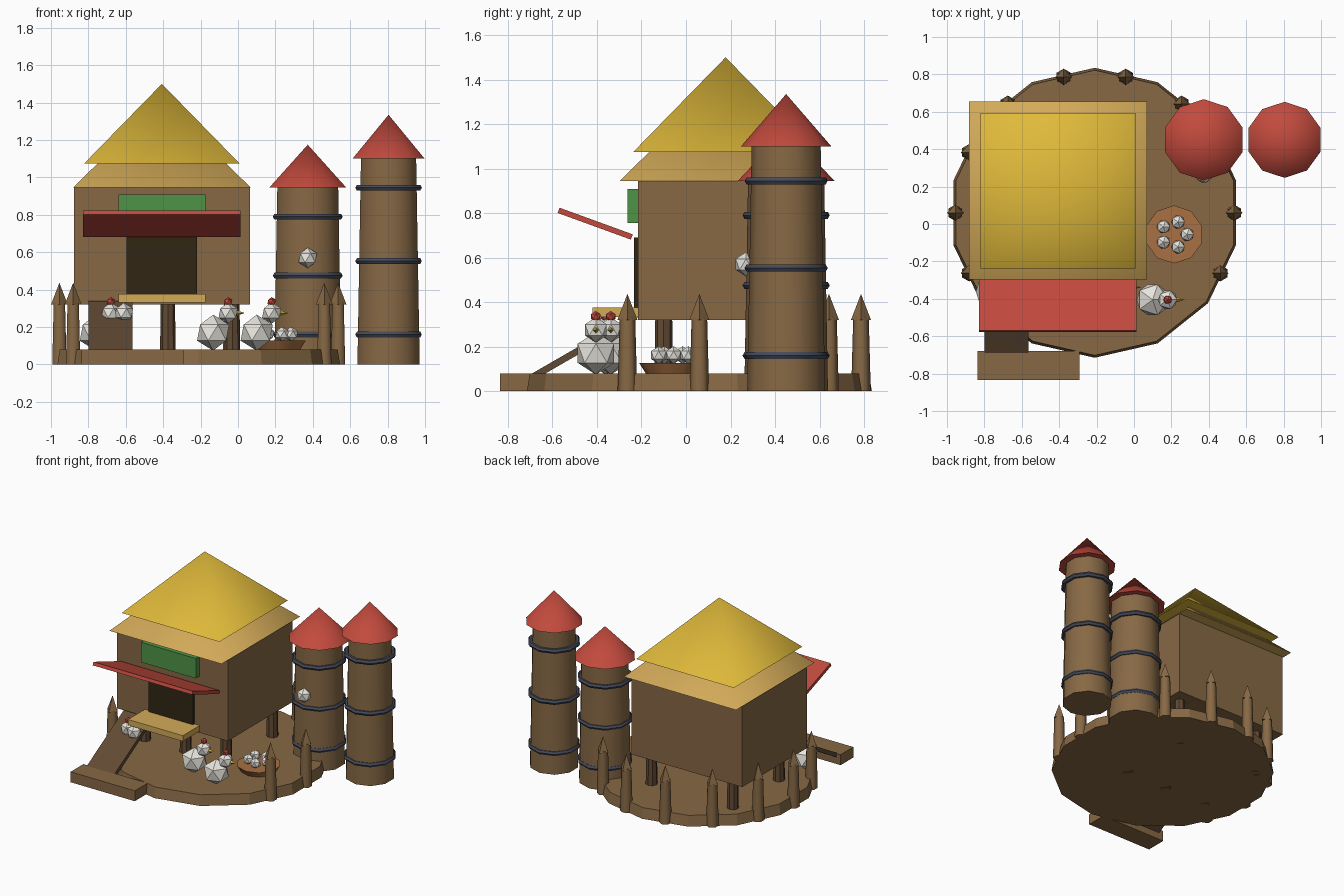
import bpy
from math import radians, pi, cos, sin, sqrt

old = bpy.data.objects.get("Cube")
if old:
    bpy.data.objects.remove(old)


def material(name, *srgb):
    """Flat material from display colour values, stored as linear."""
    col = [((c + 0.055) / 1.055) ** 2.4 for c in srgb] + [1]
    m = bpy.data.materials.new(name)
    m.use_nodes = True
    m.diffuse_color = col
    m.node_tree.nodes["Principled BSDF"].inputs["Base Color"].default_value = col
    return m


wood = material("brown wood", 0.53, 0.41, 0.27)
dark_wood = material("dark wood", 0.38, 0.29, 0.20)
door_dark = material("door dark", 0.19, 0.15, 0.08)
tan = material("tan thatch", 0.83, 0.67, 0.35)
yellow = material("yellow straw", 0.88, 0.73, 0.23)
red = material("red roof", 0.76, 0.29, 0.24)
green = material("green sign", 0.31, 0.58, 0.28)
slate = material("slate band", 0.27, 0.29, 0.35)
white = material("white feather", 0.91, 0.90, 0.87)
clay = material("clay bowl", 0.66, 0.44, 0.26)


def finish(name, mat, smooth=0):
    ob = bpy.context.object
    ob.name = name
    ob.data.materials.append(mat)
    if smooth:
        bpy.ops.object.shade_smooth_by_angle(angle=radians(smooth))
    return ob


def box(name, mat, x, y, z, tilt=0):
    """Box between (low, high) pairs, tilted about x."""
    bpy.ops.mesh.primitive_cube_add(
        size=1, location=[sum(p) / 2 for p in (x, y, z)], rotation=(tilt, 0, 0))
    ob = finish(name, mat)
    ob.scale = [p[1] - p[0] for p in (x, y, z)]
    return ob


def cone(name, mat, sides, r1, r2, x, y, z0, z1, turn=0, smooth=40):
    bpy.ops.mesh.primitive_cone_add(
        vertices=sides, radius1=r1, radius2=r2, depth=z1 - z0,
        location=(x, y, (z0 + z1) / 2), rotation=(0, 0, turn))
    return finish(name, mat, smooth)


def ball(name, mat, r, x, y, z):
    bpy.ops.mesh.primitive_ico_sphere_add(subdivisions=1, radius=r, location=(x, y, z))
    return finish(name, mat)


# Yard with a ring of pointed fence posts, open at the front
YX, YY = -0.21, 0.06
cone("yard_floor", wood, 14, 0.775, 0.762, YX, YY, 0, 0.08, smooth=0)
for k in range(-1, 9):
    a = k * 2 * pi / 14
    px, py = YX + 0.745 * cos(a), YY + 0.745 * sin(a)
    cone("fence_post", wood, 6, 0.044, 0.035, px, py, 0, 0.33, smooth=65)
    cone("fence_post_tip", wood, 4, 0.045, 0, px, py, 0.32, 0.437, smooth=0)

# House body on stilts
HX, HY = -0.407, 0.178
box("house_body", wood, (-0.877, 0.064), (-0.215, 0.571), (0.32, 0.947))
for lx, ly in ((-0.03, -0.1), (-0.375, -0.1), (-0.72, -0.1), (-0.03, 0.46), (-0.72, 0.46)):
    cone("house_stilt", dark_wood, 8, 0.043, 0.038, lx, ly, 0, 0.33)

# Two stacked pyramid roofs
cone("lower_roof", tan, 4, 0.476 * sqrt(2), 0, HX, HY, 0.945, 1.41, pi / 4, 65)
cone("upper_roof", yellow, 4, 0.415 * sqrt(2), 0, HX, HY, 1.075, 1.5, pi / 4, 65)

# House front
box("doorway", door_dark, (-0.595, -0.22), (-0.233, -0.21), (0.33, 0.69))
box("porch", tan, (-0.64, -0.175), (-0.42, -0.21), (0.332, 0.376))
box("sign_board", green, (-0.64, -0.175), (-0.262, -0.21), (0.755, 0.908))
box("awning", red, (-0.83, 0.013), (-0.583, -0.233), (0.74, 0.765), radians(-20))

# Ramp and the step at its foot
box("ramp", dark_wood, (-0.8, -0.565), (-0.74, -0.2), (0.175, 0.205), radians(30))
box("ramp_step", wood, (-0.837, -0.292), (-0.835, -0.68), (0, 0.08))


# Banded towers
def tower(x, y, r1, r2, roof_r, eave, top, band_r, bands):
    cone("tower_body", wood, 10, r1, r2, x, y, 0, eave + 0.01)
    cone("tower_roof", red, 10, roof_r, 0, x, y, eave, top)
    for z in bands:
        bpy.ops.mesh.primitive_torus_add(
            major_segments=10, minor_segments=6, major_radius=band_r,
            minor_radius=0.018, location=(x, y, z), rotation=(0, 0, pi / 2))
        finish("tower_band", slate, 40)


tower(0.373, 0.45, 0.188, 0.171, 0.217, 0.945, 1.175, 0.178, (0.16, 0.475, 0.79))
tower(0.805, 0.45, 0.175, 0.155, 0.203, 1.1, 1.335, 0.169, (0.16, 0.553, 0.945))
ball("tower_perched_bird", white, 0.055, 0.373, 0.27, 0.57)


# Hens facing the model's left
def hen(x, y):
    ball("hen_body", white, 0.096, x, y, 0.17)
    ball("hen_head", white, 0.057, x + 0.08, y, 0.275)
    ball("hen_comb", red, 0.025, x + 0.08, y, 0.335)
    beak = cone("hen_beak", yellow, 4, 0.016, 0, x + 0.145, y, 0.25, 0.3, smooth=0)
    beak.rotation_euler = (0, pi / 2, 0)


for hx, hy in ((0.1, -0.405), (-0.133, -0.338), (-0.76, -0.36)):
    hen(hx, hy)
ball("ramp_chick", white, 0.055, -0.61, -0.385, 0.275)

# Nest bowl with a ring of five chicks
cone("nest_bowl", clay, 10, 0.125, 0.155, 0.214, -0.056, 0.08, 0.127)
for k in range(5):
    a = k * 2 * pi / 5
    ball("nest_chick", white, 0.04, 0.214 + 0.07 * cos(a), -0.056 + 0.07 * sin(a), 0.162)
